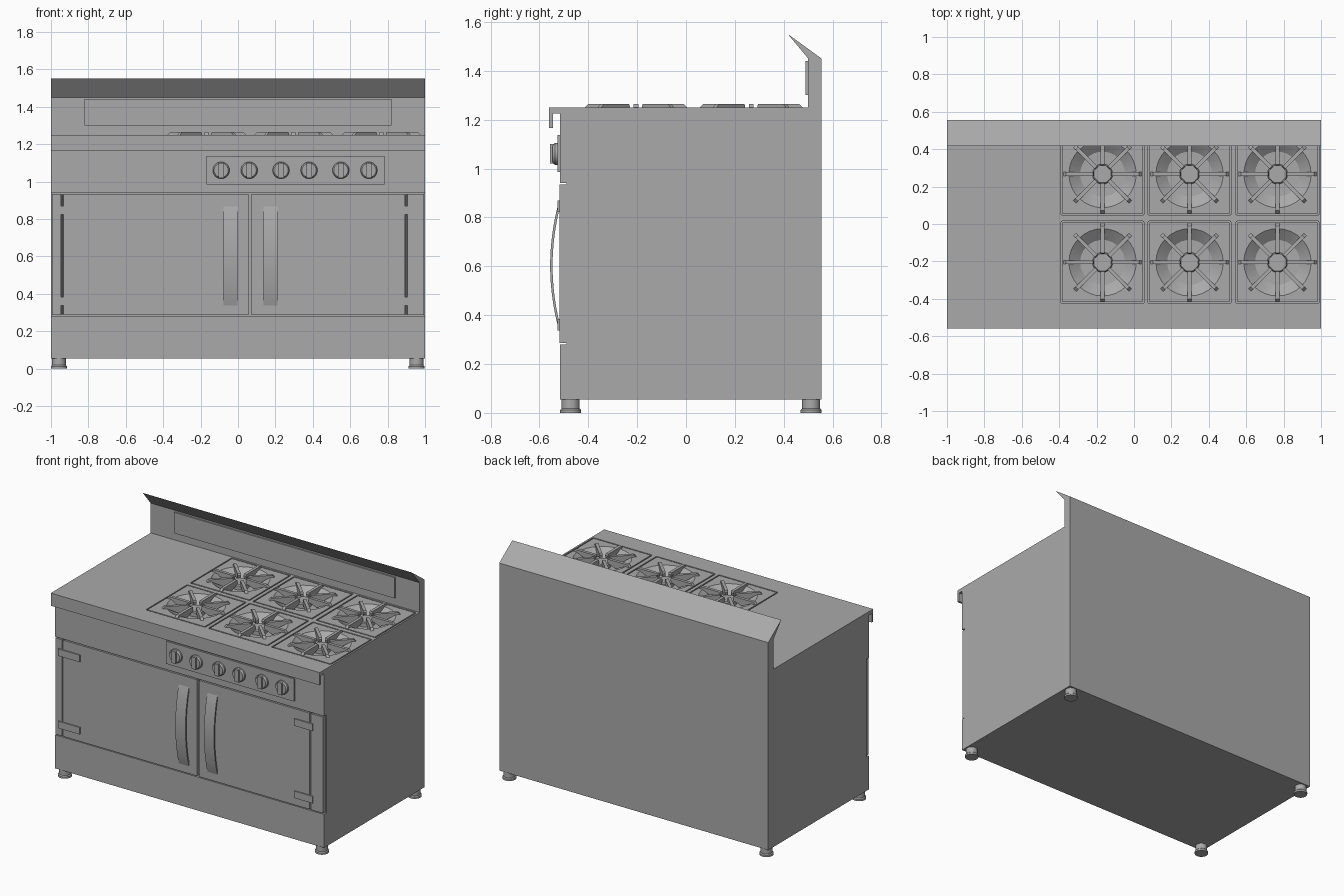
import bpy, bmesh
from math import pi, cos, sin
from mathutils import Matrix, Vector

if "Cube" in bpy.data.objects:
    bpy.data.objects.remove(bpy.data.objects["Cube"], do_unlink=True)

steel = bpy.data.materials.new("grey_steel")
steel.use_nodes = True
steel.diffuse_color = (0.4, 0.4, 0.4, 1)
steel.node_tree.nodes["Principled BSDF"].inputs["Base Color"].default_value = steel.diffuse_color


def finish(name, bm, smooth=False):
    bmesh.ops.recalc_face_normals(bm, faces=bm.faces)
    mesh = bpy.data.meshes.new(name)
    bm.to_mesh(mesh)
    bm.free()
    mesh.materials.append(steel)
    obj = bpy.data.objects.new(name, mesh)
    bpy.context.collection.objects.link(obj)
    if smooth:
        bpy.ops.object.select_all(action="DESELECT")
        obj.select_set(True)
        bpy.context.view_layer.objects.active = obj
        bpy.ops.object.shade_smooth_by_angle(angle=0.6)
    return obj


def extrude_x(name, profile, x0, x1, smooth=False):
    """Extrude a closed (y, z) profile from x0 to x1."""
    bm = bmesh.new()
    face = bm.faces.new([bm.verts.new((x0, y, z)) for y, z in profile])
    new = bmesh.ops.extrude_face_region(bm, geom=[face])["geom"]
    bmesh.ops.translate(bm, vec=(x1 - x0, 0, 0),
                        verts=[v for v in new if isinstance(v, bmesh.types.BMVert)])
    return finish(name, bm, smooth)


def box(name, x0, x1, y0, y1, z0, z1):
    return extrude_x(name, [(y0, z0), (y1, z0), (y1, z1), (y0, z1)], x0, x1)


def lathe(name, profile, center, steps=32, to_front=False):
    """Spin a (radius, height) profile about z, or about -y for front parts."""
    bm = bmesh.new()
    verts = [bm.verts.new((r, 0, h)) for r, h in profile]
    edges = [bm.edges.new(pair) for pair in zip(verts, verts[1:])]
    bmesh.ops.spin(bm, geom=verts + edges, cent=(0, 0, 0), axis=(0, 0, 1),
                   angle=2 * pi, steps=steps)
    bmesh.ops.remove_doubles(bm, verts=bm.verts, dist=1e-5)
    turn = Matrix.Rotation(pi / 2, 4, "X") if to_front else Matrix()
    bm.transform(Matrix.Translation(center) @ turn)
    return finish(name, bm, True)


def cut(target, cutter):
    cutter.hide_render = True
    mod = target.modifiers.new("cut", "BOOLEAN")
    mod.operation, mod.solver, mod.object = "DIFFERENCE", "EXACT", cutter
    dg = bpy.context.evaluated_depsgraph_get()
    target.data = bpy.data.meshes.new_from_object(target.evaluated_get(dg))
    target.modifiers.clear()
    bpy.data.objects.remove(cutter, do_unlink=True)


# Cabinet with rolled front lip and recess behind the doors
FRONT = -0.515
cabinet = extrude_x("cabinet", [
    (FRONT, 0.055), (0.555, 0.055), (0.555, 1.25), (-0.56, 1.25), (-0.56, 1.165),
    (-0.545, 1.165), (-0.545, 1.225), (FRONT, 1.225), (FRONT, 0.94), (-0.49, 0.94),
    (-0.49, 0.28), (FRONT, 0.28)], -1, 1)

# Backsplash with slanted cap and front panel
extrude_x("backsplash", [(0.5, 1.25), (0.555, 1.25), (0.555, 1.45),
                         (0.417, 1.55), (0.5, 1.45)], -1, 1)
box("backsplash_panel", -0.82, 0.82, 0.49, 0.5, 1.3, 1.44)

# Burners: sunken bowl, grooved square edge, cap and eight grate fingers
HALF = 0.217
for bx in (-0.168, 0.297, 0.767):
    for by in (-0.205, 0.267):
        bowl = lathe("bowl_cutter", [(0, 1.2), (0.12, 1.205), (0.18, 1.25),
                                     (0.18, 1.3), (0, 1.3)], (bx, by, 0))
        cut(cabinet, bowl)
        for s in (-1, 1):
            a, b = s * HALF - 0.004, s * HALF + 0.004
            cut(cabinet, box("edge_cutter", bx + a, bx + b, by - HALF, by + HALF, 1.24, 1.3))
            cut(cabinet, box("edge_cutter", bx - HALF, bx + HALF, by + a, by + b, 1.24, 1.3))
        lathe("burner_cap", [(0, 1.235), (0.048, 1.235), (0.054, 1.229), (0.054, 1.195),
                             (0, 1.195)], (bx, by, 0))
        for i in range(8):
            finger = extrude_x("grate_finger", [
                (0.045, 1.255), (0.05, 1.265), (0.195, 1.265), (0.21, 1.25),
                (0.17, 1.245), (0.11, 1.215), (0.05, 1.235)], -0.01, 0.01)
            finger.data.transform(Matrix.Translation((bx, by, 0))
                                  @ Matrix.Rotation(i * pi / 4, 4, "Z"))

# Doors, each with a narrow hinge strip, pin and two hinge plates
for side, inner, split, outer, p0, p1 in (("right", 0.056, -0.94, -0.995, -0.97, -0.81),
                                          ("left", 0.072, 0.9, 0.995, 0.785, 0.922)):
    s = 1 if outer > 0 else -1
    for part, xs in (("door", (inner, split - s * 0.006)),
                     ("hinge_strip", (split + s * 0.006, outer))):
        box(f"{side}_{part}", min(xs), max(xs), -0.518, -0.49, 0.287, 0.934)
    lathe(f"{side}_hinge_pin", [(0, 0.29), (0.005, 0.29), (0.005, 0.93), (0, 0.93)],
          (split, -0.511, 0), 10)
    for z in (0.337, 0.823):
        box(f"{side}_hinge_plate", p0, p1, -0.526, -0.51, z, z + 0.047)

# Bowed door handles
heights = [i / 16 for i in range(17)]
outer_arc = [(-0.518 - 0.038 * sin(pi * t) ** 0.8, 0.337 + 0.53 * t) for t in heights]
inner_arc = [(y + 0.01, z) for y, z in reversed(outer_arc)]
extrude_x("right_handle", outer_arc + inner_arc, -0.077, -0.002, True)
extrude_x("left_handle", outer_arc + inner_arc, 0.136, 0.21, True)

# Control panel and knobs
box("control_panel", -0.168, 0.783, -0.526, FRONT, 0.985, 1.137)
for kx in (-0.09, 0.06, 0.23, 0.38, 0.55, 0.7):
    lathe("knob", [(0, 0), (0.045, 0), (0.045, 0.01), (0.038, 0.02), (0, 0.02)],
          (kx, -0.526, 1.06), 24, True)
    box("knob_grip", kx - 0.015, kx + 0.015, -0.557, -0.54, 1.02, 1.1)

# Feet
for fx in (-0.957, 0.955):
    for fy in (-0.472, 0.512):
        lathe("foot", [(0, 0), (0.043, 0), (0.043, 0.012), (0.037, 0.018),
                       (0.037, 0.056), (0, 0.056)], (fx, fy, 0), 24)
